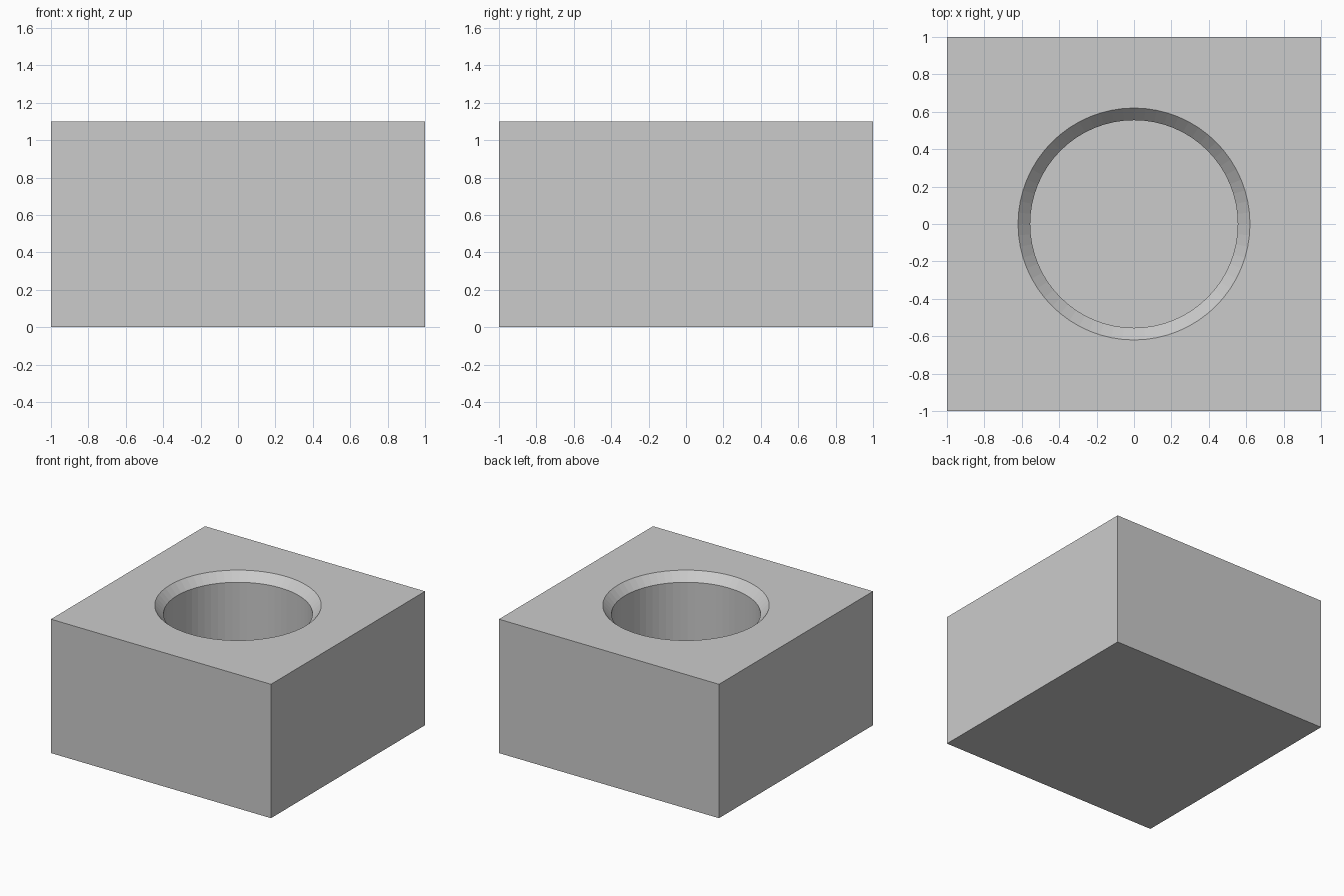
import bpy
import bmesh

HALF, HEIGHT = 1.0, 1.1
HOLE_R, RIM_R, CHAMFER, FLOOR_Z = 0.555, 0.62, 0.07, 0.2
SEGMENTS = 64

cube = bpy.data.objects.get("Cube")
if cube:
    bpy.data.objects.remove(cube, do_unlink=True)

gray = bpy.data.materials.new("plain_gray")
gray.use_nodes = True
color = (0.6, 0.6, 0.6, 1)
gray.diffuse_color = color
gray.node_tree.nodes["Principled BSDF"].inputs["Base Color"].default_value = color


def new_object(name, bm):
    bmesh.ops.recalc_face_normals(bm, faces=bm.faces)
    mesh = bpy.data.meshes.new(name)
    bm.to_mesh(mesh)
    bm.free()
    mesh.materials.append(gray)
    obj = bpy.data.objects.new(name, mesh)
    bpy.context.collection.objects.link(obj)
    return obj


# Square block
bm = bmesh.new()
bmesh.ops.create_cube(bm, size=1)
bmesh.ops.scale(bm, vec=(2 * HALF, 2 * HALF, HEIGHT), verts=bm.verts)
bmesh.ops.translate(bm, vec=(0, 0, HEIGHT / 2), verts=bm.verts)
block = new_object("block", bm)

# Blind round hole with a chamfered mouth, turned from a profile
slope = (RIM_R - HOLE_R) / CHAMFER
over = 0.1
profile = [(0, FLOOR_Z), (HOLE_R, FLOOR_Z), (HOLE_R, HEIGHT - CHAMFER),
           (RIM_R + slope * over, HEIGHT + over), (0, HEIGHT + over)]
bm = bmesh.new()
verts = [bm.verts.new((r, 0, z)) for r, z in profile]
edges = [bm.edges.new(pair) for pair in zip(verts, verts[1:])]
bmesh.ops.spin(bm, geom=verts + edges, cent=(0, 0, 0), axis=(0, 0, 1),
               angle=6.283185307, steps=SEGMENTS)
bmesh.ops.remove_doubles(bm, verts=bm.verts, dist=0.0001)
cutter = new_object("hole_cutter", bm)
cutter.hide_render = True

# Cut the hole, then drop the cutter
cut = block.modifiers.new("hole", 'BOOLEAN')
cut.operation = 'DIFFERENCE'
cut.solver = 'EXACT'
cut.object = cutter
bpy.context.view_layer.objects.active = block
block.select_set(True)
bpy.ops.object.modifier_apply(modifier=cut.name)
bpy.data.objects.remove(cutter, do_unlink=True)
